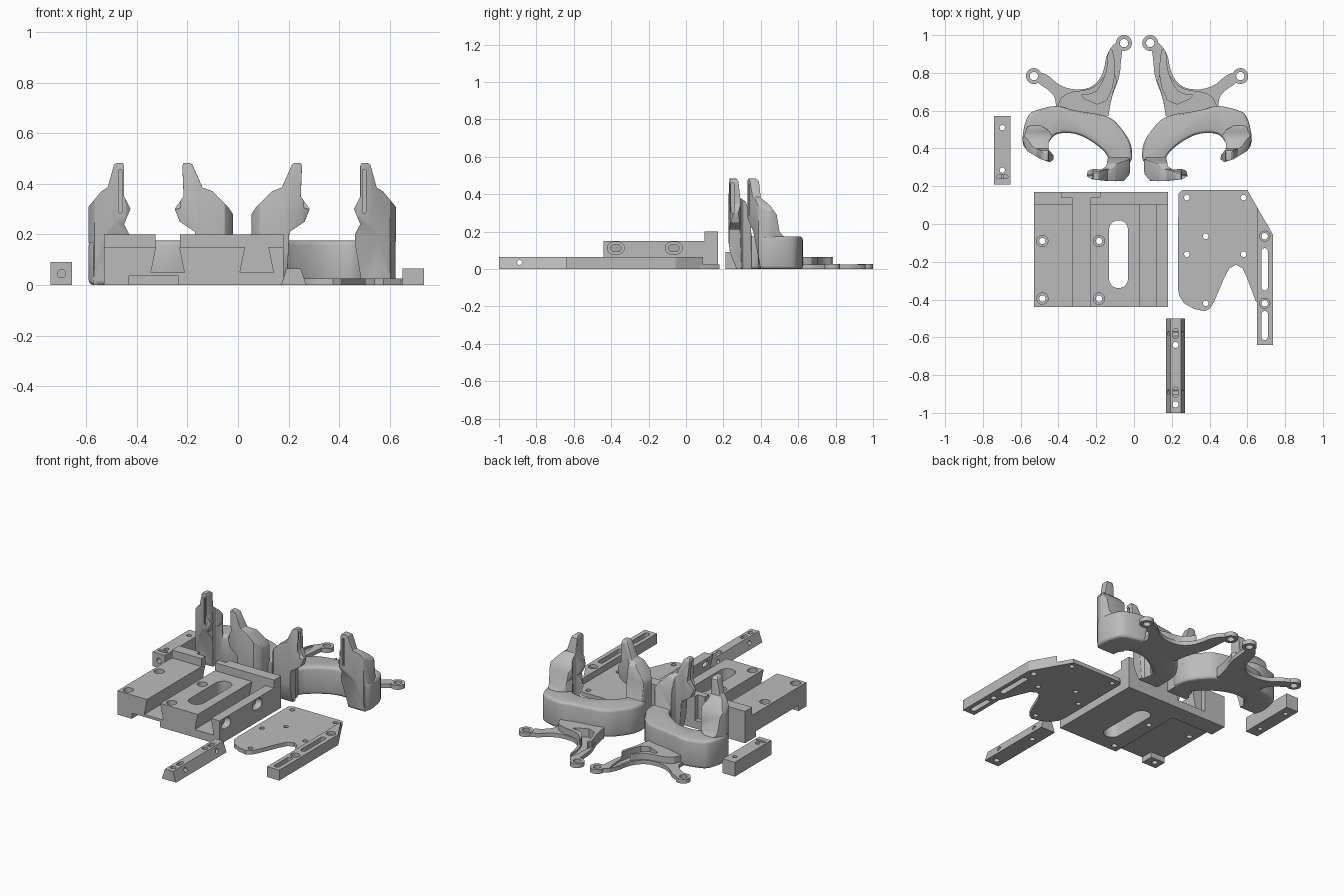
import bpy, bmesh, math
from mathutils import Vector

cube = bpy.data.objects.get("Cube")
if cube:
    bpy.data.objects.remove(cube, do_unlink=True)

grey = bpy.data.materials.new("machined grey")
grey.use_nodes = True
grey.diffuse_color = (0.5, 0.5, 0.5, 1)
grey.node_tree.nodes["Principled BSDF"].inputs["Base Color"].default_value = (0.5, 0.5, 0.5, 1)


def prism(name, pts, lo, hi, axis="z"):
    """Extrude a 2D outline along an axis."""
    place = {"z": lambda u, v, w: (u, v, w),
             "y": lambda u, v, w: (u, w, v),
             "x": lambda u, v, w: (w, u, v)}[axis]
    bm = bmesh.new()
    low = [bm.verts.new(place(u, v, lo)) for u, v in pts]
    high = [bm.verts.new(place(u, v, hi)) for u, v in pts]
    bm.faces.new(low)
    bm.faces.new(high)
    n = len(pts)
    for i in range(n):
        j = (i + 1) % n
        bm.faces.new((low[i], low[j], high[j], high[i]))
    bmesh.ops.recalc_face_normals(bm, faces=bm.faces)
    me = bpy.data.meshes.new(name)
    bm.to_mesh(me)
    bm.free()
    me.materials.append(grey)
    ob = bpy.data.objects.new(name, me)
    bpy.context.scene.collection.objects.link(ob)
    return ob


def rect(x0, x1, y0, y1):
    return [(x0, y0), (x1, y0), (x1, y1), (x0, y1)]


def slot(x, y, r, dx=0.0, dy=0.0, n=24):
    """Circle, or a round-ended slot when dx or dy stretches it."""
    out = []
    for i in range(n):
        a = 2 * math.pi * (i + 0.5) / n
        c, s = math.cos(a), math.sin(a)
        out.append((x + r * c + math.copysign(dx, c), y + r * s + math.copysign(dy, s)))
    return out


def smooth(pts, rounds=2):
    """Round an outline by cutting its corners."""
    for _ in range(rounds):
        out = []
        for i, p in enumerate(pts):
            a, b = Vector(p), Vector(pts[(i + 1) % len(pts)])
            out += [tuple(a.lerp(b, 0.25)), tuple(a.lerp(b, 0.75))]
        pts = out
    return pts


def bake(ob):
    dg = bpy.context.evaluated_depsgraph_get()
    me = bpy.data.meshes.new_from_object(ob.evaluated_get(dg))
    ob.modifiers.clear()
    ob.data = me


def combine(ob, other, how="DIFFERENCE"):
    mod = ob.modifiers.new("combine", "BOOLEAN")
    mod.operation, mod.solver, mod.object = how, "EXACT", other
    bake(ob)
    bpy.data.objects.remove(other, do_unlink=True)


def cut(ob, pts, lo, hi, axis="z"):
    combine(ob, prism("cutter", pts, lo, hi, axis))


def round_edges(ob, width, angle=35):
    mod = ob.modifiers.new("round", "BEVEL")
    mod.width, mod.segments = width, 3
    mod.limit_method, mod.angle_limit = "ANGLE", math.radians(angle)
    bake(ob)


# Slide base: stepped block, dovetail grooves, slot, bolt holes
base = prism("slide_base", [(-.44, 0), (.17, 0), (.17, .2), (.1, .2), (.1, .15), (-.44, .15)],
             -.53, .18, "x")
for x, end in ((-.278, .3), (.074, .1)):
    cut(base, [(x - .066, .05), (x + .066, .05), (x + .044, .16), (x - .044, .16)], -.5, end, "y")
cut(base, rect(-.325, -.23, .09, .18), .14, .3)
cut(base, rect(-.385, -.18, .14, .2), .05, .3)
cut(base, slot(-.082, -.16, .05, dy=.13), -.1, .3)
for x in (-.485, -.185):
    for y in (-.09, -.395):
        cut(base, slot(x, y, .03), .12, .3)
        cut(base, slot(x, y, .017), -.1, .3)
for y in (-.375, -.065):
    cut(base, slot(y, .112, .032, dx=.013), .14, .3, "x")
    cut(base, slot(y, .112, .018, dx=.01), .05, .3, "x")
cut(base, rect(-.6, -.235, -.36, .06), -.1, .035)
cut(base, rect(-.43, -.235, -.5, -.3), -.1, .035)

# Mounting plate with a thick slotted edge rail
plate = prism("mounting_plate", [
    (.235, .16), (.255, .18), (.6, .18), (.66, .075), (.66, -.42), (.645, -.41), (.6, -.29),
    (.575, -.235), (.54, -.215), (.505, -.235), (.48, -.28), (.425, -.41), (.405, -.445),
    (.375, -.462), (.32, -.45), (.265, -.42), (.24, -.38), (.232, -.34)], 0, .025)
rail = prism("plate_rail", [(.65, -.64), (.735, -.64), (.735, -.055), (.65, .092)], 0, .065)
combine(plate, rail, "UNION")
for x, y in ((.28, .14), (.58, .14), (.38, -.065), (.28, -.16), (.58, -.16), (.38, -.42)):
    cut(plate, slot(x, y, .015), -.1, .2)
for y, s, half in ((-.065, -.24, .095), (-.42, -.537, .06)):
    cut(plate, slot(.692, y, .027), .045, .2)
    cut(plate, slot(.692, y, .017), -.1, .2)
    cut(plate, slot(.692, s, .017, dy=half), -.1, .2)

# Dovetail gib
gib = prism("dovetail_gib", [(.17, 0), (.27, 0), (.248, .065), (.192, .065)], -1, -.5, "y")
for y in (-.64, -.955):
    cut(gib, slot(.22, y, .016), -.1, .2)
for y in (-.58, -.89):
    cut(gib, slot(.22, y, .013, dy=.014), .03, .2)
    cut(gib, slot(y, .035, .013), 0, .4, "x")

# Spacer bar
bar = prism("spacer_bar", rect(-.74, -.655, .21, .572), 0, .09)
for y in (.51, .285):
    cut(bar, slot(-.697, y, .014), -.1, .2)
cut(bar, slot(-.697, .25, .01, dx=.02), .06, .2)
cut(bar, slot(-.697, .045, .016), .1, .26, "y")


# Clamp arm: curved body, two upright fingers, flat eared bracket
def finger(name, plan, front, side):
    ob = prism(name, plan, 0, .5)
    combine(ob, prism("front_shape", front, .1, .7, "y"), "INTERSECT")
    combine(ob, prism("side_shape", side, -.8, .2, "x"), "INTERSECT")
    round_edges(ob, .008)
    return ob


body = prism("right_clamp_arm", smooth([
    (-.60, .41), (-.57, .58), (-.50, .61), (-.40, .63), (-.32, .60), (-.13, .575), (-.06, .50),
    (-.01, .42), (-.01, .31), (-.13, .31), (-.14, .37), (-.21, .43), (-.29, .475),
    (-.37, .485), (-.43, .47), (-.47, .40), (-.53, .38)]), 0, .175)
round_edges(body, .018)

outer_finger = finger("outer_finger",
    smooth([(-.605, .41), (-.455, .32), (-.415, .35), (-.465, .41), (-.42, .48), (-.55, .55)], 1),
    [(-.57, 0), (-.585, .12), (-.6, .26), (-.59, .31), (-.54, .37), (-.515, .385), (-.49, .475),
     (-.48, .483), (-.455, .483), (-.45, .47), (-.45, .35), (-.425, .30), (-.45, .24), (-.43, .2), (-.43, 0)],
    [(.40, 0), (.36, .2), (.33, .27), (.325, .47), (.335, .483), (.375, .483), (.39, .47), (.40, .38),
     (.45, .34), (.485, .29), (.50, .2), (.53, .165), (.53, 0)])
inner_finger = finger("inner_finger",
    smooth([(-.005, .36), (-.03, .23), (-.12, .225), (-.255, .24), (-.24, .295), (-.15, .285),
            (-.135, .37)], 1),
    [(-.02, 0), (-.02, .28), (-.04, .31), (-.10, .37), (-.14, .385), (-.18, .475), (-.19, .483),
     (-.215, .483), (-.22, .47), (-.215, .35), (-.25, .30), (-.23, .25), (-.17, .21), (-.16, 0)],
    [(.27, 0), (.235, .09), (.22, .2), (.222, .47), (.23, .483), (.27, .483), (.28, .47), (.29, .38),
     (.32, .36), (.34, .3), (.35, .18), (.37, .15), (.37, 0)])
cut(outer_finger, slot(-.465, .37, .007, dy=.08), .3, .345, "y")
cut(inner_finger, slot(.25, .38, .01, dy=.07), -.26, -.203, "x")

bracket = prism("eared_bracket", smooth([
    (-.06, .93), (-.07, .86), (-.075, .78), (-.12, .67), (-.14, .54), (-.42, .55), (-.41, .66),
    (-.45, .71), (-.51, .745), (-.54, .79), (-.50, .805), (-.45, .785), (-.41, .745), (-.36, .72),
    (-.30, .71), (-.23, .72), (-.18, .765), (-.155, .83), (-.15, .88), (-.12, .94), (-.08, .97)]), 0, .025)
rim = prism("bracket_rim", smooth([
    (-.14, .54), (-.12, .67), (-.08, .785), (-.16, .785), (-.19, .74), (-.24, .71),
    (-.34, .70), (-.40, .66), (-.41, .55)], 1), 0, .065)
combine(bracket, rim, "UNION")
cut(bracket, smooth([(-.30, .68), (-.16, .62), (-.10, .76), (-.11, .92), (-.135, .92),
                     (-.14, .82), (-.17, .74), (-.21, .69)], 1), .012, .2)
ears = ((-.053, .958), (-.53, .783))
for x, y in ears:
    combine(bracket, prism("ear", slot(x, y, .042), 0, .027), "UNION")
for x, y in ears:
    cut(bracket, slot(x, y, .022), -.1, .2)

for part in (outer_finger, inner_finger, bracket):
    combine(body, part, "UNION")

# Mirrored partner arm
mirror_x = .0165
twin = body.copy()
twin.name = "left_clamp_arm"
twin.data = body.data.copy()
bpy.context.scene.collection.objects.link(twin)
bm = bmesh.new()
bm.from_mesh(twin.data)
for v in bm.verts:
    v.co.x = 2 * mirror_x - v.co.x
bmesh.ops.reverse_faces(bm, faces=bm.faces)
bm.to_mesh(twin.data)
bm.free()

# Smooth round surfaces, keep machined edges sharp
for ob in (base, plate, gib, bar, body, twin):
    bpy.ops.object.select_all(action="DESELECT")
    ob.select_set(True)
    bpy.context.view_layer.objects.active = ob
    bpy.ops.object.shade_smooth_by_angle(angle=math.radians(30))
